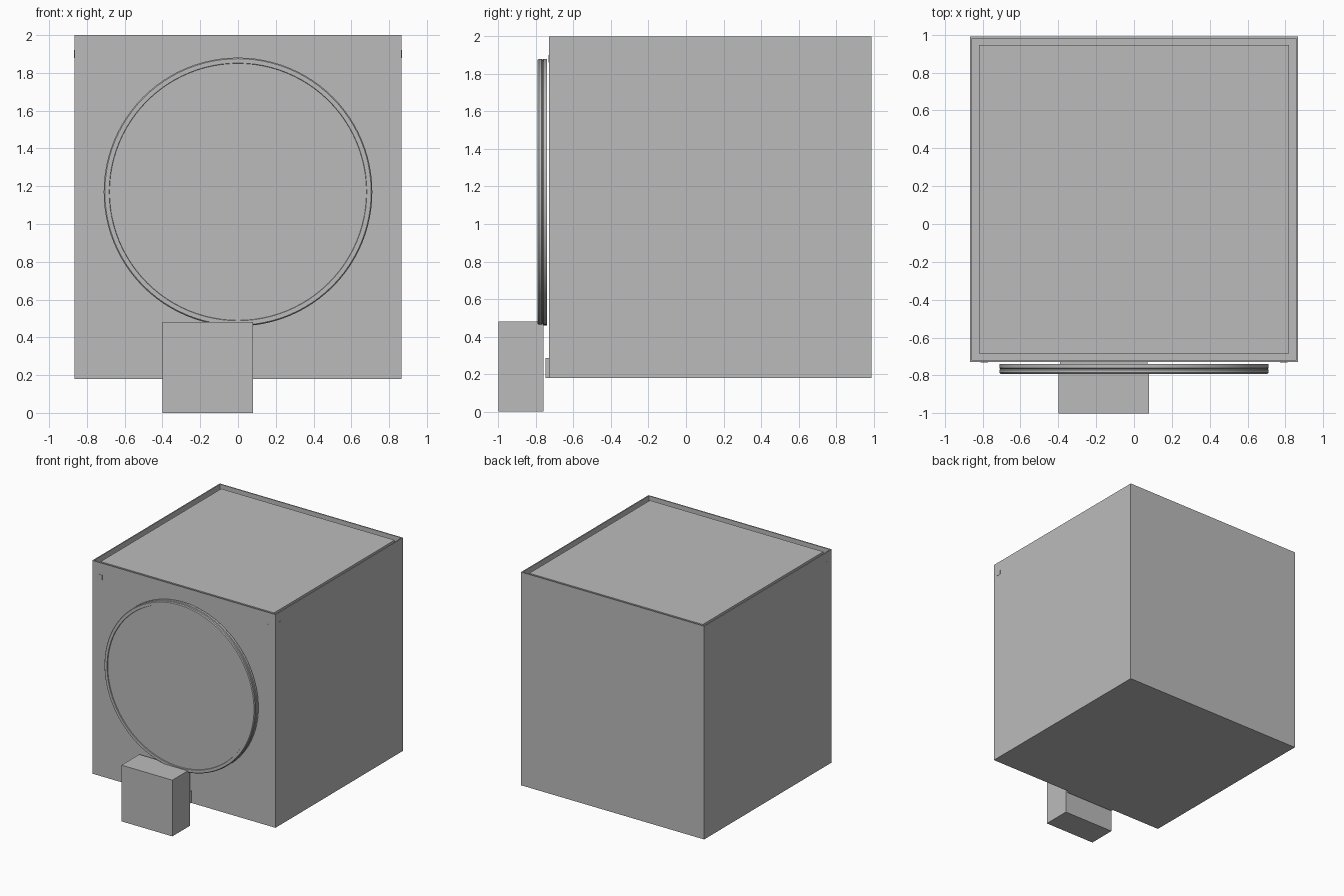
import bpy, bmesh, math

if "Cube" in bpy.data.objects:
    bpy.data.objects.remove(bpy.data.objects["Cube"])

grey = bpy.data.materials.new("plain grey")
grey.diffuse_color = (0.5, 0.5, 0.5, 1)
grey.use_nodes = True
grey.node_tree.nodes["Principled BSDF"].inputs["Base Color"].default_value = grey.diffuse_color


def finish(name, bm):
    bmesh.ops.recalc_face_normals(bm, faces=bm.faces)
    me = bpy.data.meshes.new(name)
    bm.to_mesh(me)
    bm.free()
    me.materials.append(grey)
    ob = bpy.data.objects.new(name, me)
    bpy.context.collection.objects.link(ob)
    return ob


def box(name, x0, x1, y0, y1, z0, z1):
    bm = bmesh.new()
    bmesh.ops.create_cube(bm, size=1)
    for v in bm.verts:
        v.co.x = x1 if v.co.x > 0 else x0
        v.co.y = y1 if v.co.y > 0 else y0
        v.co.z = z1 if v.co.z > 0 else z0
    return finish(name, bm)


# Large body: thin rim, shallow channel and a top panel just below the rim
bm = bmesh.new()
bmesh.ops.create_cube(bm, size=1)
for v in bm.verts:
    v.co.x *= 1.73
    v.co.y = 0.99 if v.co.y > 0 else -0.73
    v.co.z = 2.0 if v.co.z > 0 else 0.18
bm.normal_update()
top = max(bm.faces, key=lambda f: f.normal.z)
for inset, drop in ((0.013, 0.0), (0.0, -0.05), (0.052, 0.0), (0.0, 0.035)):
    if inset:
        bmesh.ops.inset_region(bm, faces=[top], thickness=inset)
    else:
        res = bmesh.ops.extrude_face_region(bm, geom=[top])
        new = [g for g in res["geom"] if isinstance(g, bmesh.types.BMFace)]
        bmesh.ops.delete(bm, geom=[top], context='FACES')
        top = new[0]
        for v in top.verts:
            v.co.z += drop
finish("cabinet_body", bm)

# Round front disc, turned from a (radius, y) profile with a fine rim
profile = [(0.0, -0.785), (0.68, -0.785), (0.682, -0.792), (0.705, -0.792),
           (0.711, -0.785), (0.711, -0.77), (0.706, -0.765), (0.711, -0.76),
           (0.711, -0.74), (0.0, -0.74)]
bm = bmesh.new()
pts = [bm.verts.new((r, y, 0)) for r, y in profile]
edges = [bm.edges.new(p) for p in zip(pts, pts[1:])]
bmesh.ops.spin(bm, geom=pts + edges, cent=(0, 0, 0), axis=(0, 1, 0),
               angle=2 * math.pi, steps=96)
bmesh.ops.remove_doubles(bm, verts=bm.verts, dist=0.0005)
disc = finish("front_disc", bm)
disc.location.z = 1.17
bpy.context.view_layer.objects.active = disc
disc.select_set(True)
bpy.ops.object.shade_smooth_by_angle(angle=math.radians(30))

# Small front block and the mounting plate behind it
box("front_block", -0.40, 0.08, -1.0, -0.76, 0.0, 0.48)
box("mounting_plate", -0.39, 0.07, -0.75, -0.725, 0.18, 0.285)

# Tiny flush corner tabs on the sides and front
for s, side in ((-1, "left"), (1, "right")):
    xs = sorted((s * 0.86, s * 0.867))
    box(f"side_tab_{side}", *xs, -0.69, -0.65, 1.88, 1.92)
    xs = sorted((s * 0.77, s * 0.81))
    box(f"front_tab_{side}", *xs, -0.732, -0.725, 1.86, 1.90)
